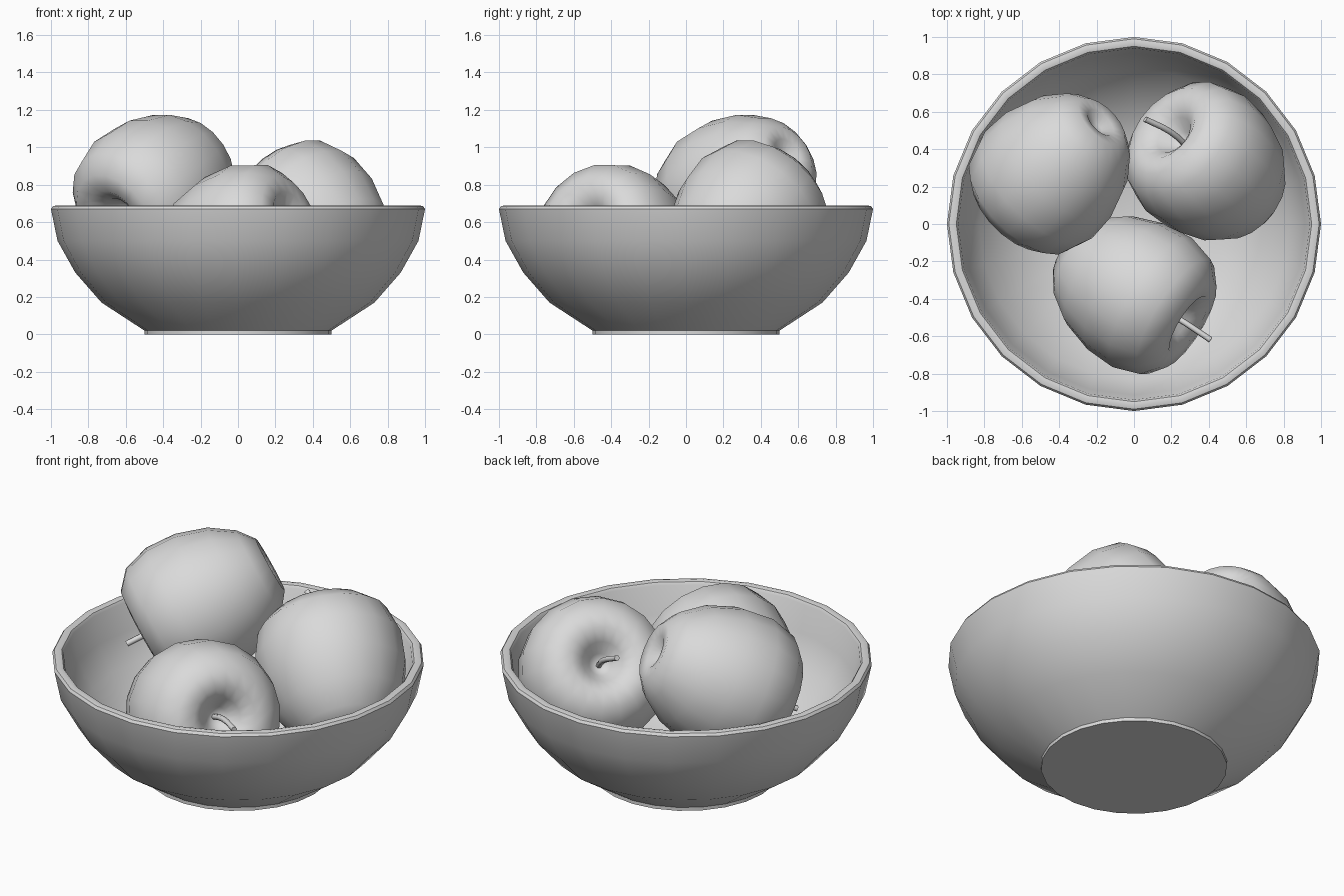
import bpy, bmesh
from math import pi, radians
from mathutils import Vector

default = bpy.data.objects.get("Cube")
if default:
    bpy.data.objects.remove(default, do_unlink=True)

# One plain grey for everything
grey = bpy.data.materials.new("plain grey")
colour = (0.7, 0.7, 0.7, 1)
grey.use_nodes = True
grey.diffuse_color = colour
grey.node_tree.nodes["Principled BSDF"].inputs["Base Color"].default_value = colour


def smooth(obj, angle):
    bpy.ops.object.select_all(action='DESELECT')
    obj.select_set(True)
    bpy.context.view_layer.objects.active = obj
    bpy.ops.object.shade_smooth_by_angle(angle=radians(angle))


def lathe(name, profile, sides, angle):
    """Turn a (radius, height) profile around the z axis."""
    bm = bmesh.new()
    verts = [bm.verts.new((r, 0, z)) for r, z in profile]
    edges = [bm.edges.new(pair) for pair in zip(verts, verts[1:])]
    bmesh.ops.spin(bm, geom=verts + edges, cent=(0, 0, 0), axis=(0, 0, 1),
                   angle=2 * pi, steps=sides)
    bmesh.ops.remove_doubles(bm, verts=bm.verts, dist=0.0005)
    bmesh.ops.recalc_face_normals(bm, faces=bm.faces)
    mesh = bpy.data.meshes.new(name)
    bm.to_mesh(mesh)
    bm.free()
    mesh.materials.append(grey)
    obj = bpy.data.objects.new(name, mesh)
    bpy.context.collection.objects.link(obj)
    smooth(obj, angle)
    return obj


def stem(name, points, radius):
    """A thin bent twig through the points."""
    curve = bpy.data.curves.new(name, 'CURVE')
    curve.dimensions = '3D'
    curve.bevel_depth = radius
    curve.bevel_resolution = 1
    curve.use_fill_caps = True
    curve.resolution_u = 3
    spline = curve.splines.new('BEZIER')
    spline.bezier_points.add(len(points) - 1)
    for bp, p in zip(spline.bezier_points, points):
        bp.co = p
        bp.handle_left_type = bp.handle_right_type = 'AUTO'
    curve.materials.append(grey)
    obj = bpy.data.objects.new(name, curve)
    bpy.context.collection.objects.link(obj)


# Bowl: foot, outer wall, rounded rim, inner wall, floor
lathe("bowl", [(0, 0), (0.5, 0), (0.5, 0.02), (0.73, 0.17), (0.87, 0.33),
               (0.965, 0.5), (1, 0.67), (0.99, 0.685), (0.97, 0.69),
               (0.95, 0.685), (0.94, 0.67), (0.915, 0.51), (0.83, 0.36),
               (0.69, 0.21), (0.47, 0.07), (0, 0.05)], 24, 40)

# Apple: stem hollow, shoulder, flank, blossom hollow
apple_profile = [(0, 0.2), (0.06, 0.24), (0.11, 0.31), (0.18, 0.36),
                 (0.27, 0.35), (0.36, 0.27), (0.405, 0.12), (0.395, -0.05),
                 (0.34, -0.22), (0.25, -0.35), (0.16, -0.42), (0.09, -0.41),
                 (0.04, -0.37), (0, -0.36)]

# Name, centre, stem direction, stem tip relative to the centre
apples = [
    ("back_right_apple", (-0.435, 0.285, 0.775), (-0.62, -0.62, -0.46), (-0.29, -0.29, -0.21)),
    ("back_left_apple", (0.4, 0.315, 0.59), (-0.6, 0.52, 0.6), (-0.34, 0.245, 0.28)),
    ("front_apple", (0, -0.36, 0.485), (0.81, -0.5, 0.3), (0.41, -0.26, 0.11)),
]
for name, centre, direction, tip in apples:
    centre, axis, tip = Vector(centre), Vector(direction).normalized(), Vector(tip)
    apple = lathe(name, apple_profile, 18, 60)
    apple.location = centre
    apple.rotation_euler = axis.to_track_quat('Z', 'Y').to_euler()
    stem(name + "_stem", [centre + axis * 0.18, centre + axis * 0.34, centre + tip], 0.016)
